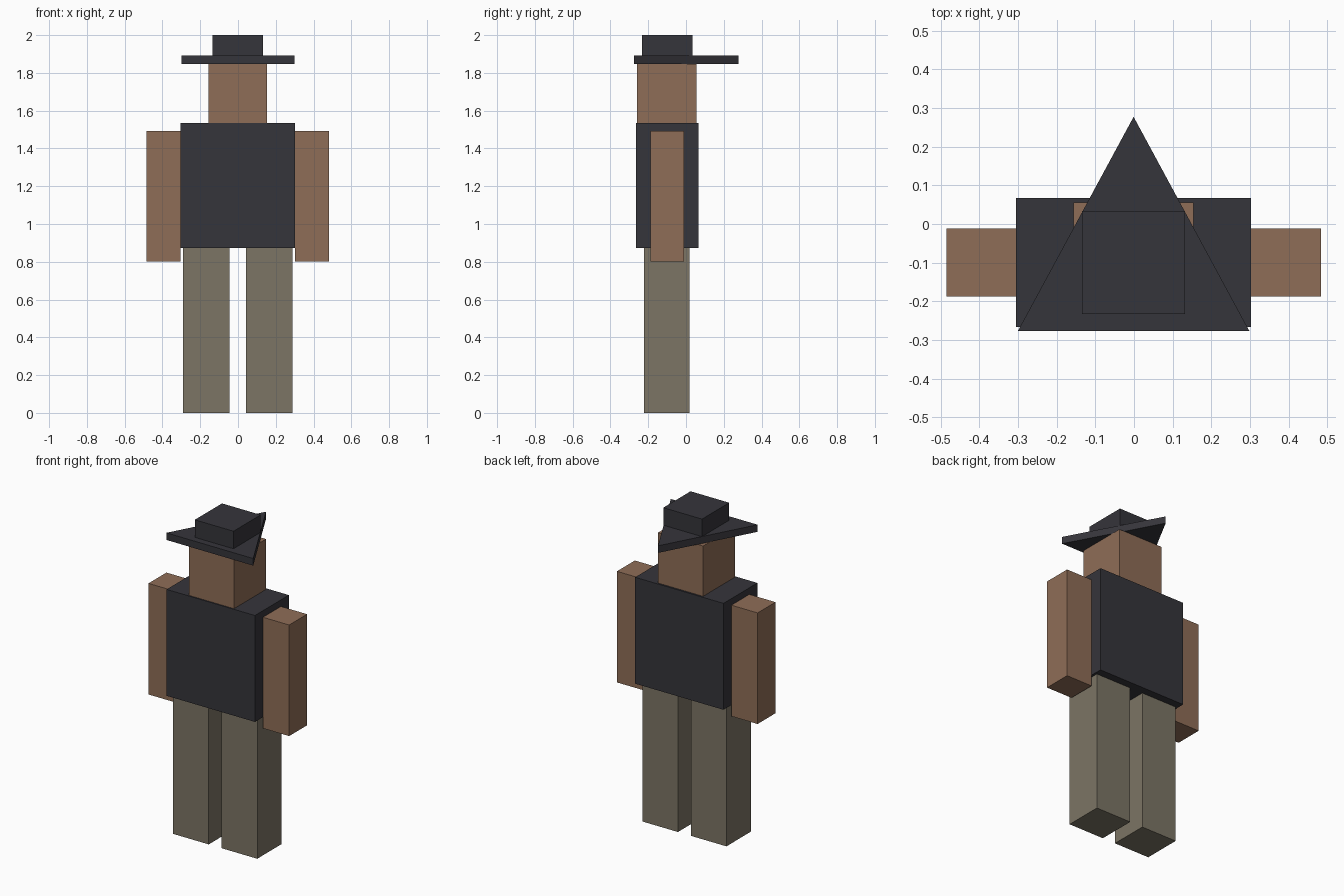
import bpy
import bmesh

if "Cube" in bpy.data.objects:
    bpy.data.objects.remove(bpy.data.objects["Cube"])


def material(name, rgb):
    mat = bpy.data.materials.new(name)
    mat.diffuse_color = (*rgb, 1)
    mat.use_nodes = True
    mat.node_tree.nodes["Principled BSDF"].inputs["Base Color"].default_value = mat.diffuse_color
    return mat


charcoal = material("charcoal cloth", (0.036, 0.035, 0.043))
skin = material("tan skin", (0.275, 0.154, 0.095))
khaki = material("khaki trousers", (0.202, 0.178, 0.130))


def prism(name, outline, z0, z1, mat):
    """Extrude a plan outline from z0 up to z1."""
    bm = bmesh.new()
    base = bm.faces.new([bm.verts.new((x, y, z0)) for x, y in outline])
    top = bmesh.ops.extrude_face_region(bm, geom=[base])["geom"]
    verts = [v for v in top if isinstance(v, bmesh.types.BMVert)]
    bmesh.ops.translate(bm, verts=verts, vec=(0, 0, z1 - z0))
    bmesh.ops.recalc_face_normals(bm, faces=bm.faces)
    mesh = bpy.data.meshes.new(name)
    bm.to_mesh(mesh)
    bm.free()
    mesh.materials.append(mat)
    obj = bpy.data.objects.new(name, mesh)
    bpy.context.collection.objects.link(obj)
    return obj


def box(name, x, y, z, mat):
    outline = [(x[0], y[0]), (x[1], y[0]), (x[1], y[1]), (x[0], y[1])]
    return prism(name, outline, z[0], z[1], mat)


# Body and head
box("torso", (-0.305, 0.303), (-0.266, 0.067), (0.872, 1.534), charcoal)
box("head", (-0.157, 0.154), (-0.259, 0.056), (1.534, 1.847), skin)

# Limbs
box("left_arm", (-0.485, -0.305), (-0.187, -0.011), (0.802, 1.493), skin)
box("right_arm", (0.303, 0.483), (-0.187, -0.011), (0.802, 1.493), skin)
box("left_leg", (-0.291, -0.046), (-0.222, 0.018), (0.0, 0.872), khaki)
box("right_leg", (0.043, 0.288), (-0.222, 0.018), (0.0, 0.872), khaki)

# Three-cornered hat: triangular brim with a square crown
prism("hat_brim", [(-0.300, -0.276), (0.298, -0.276), (-0.001, 0.277)],
      1.847, 1.891, charcoal)
box("hat_crown", (-0.134, 0.132), (-0.233, 0.034), (1.891, 2.0), charcoal)
